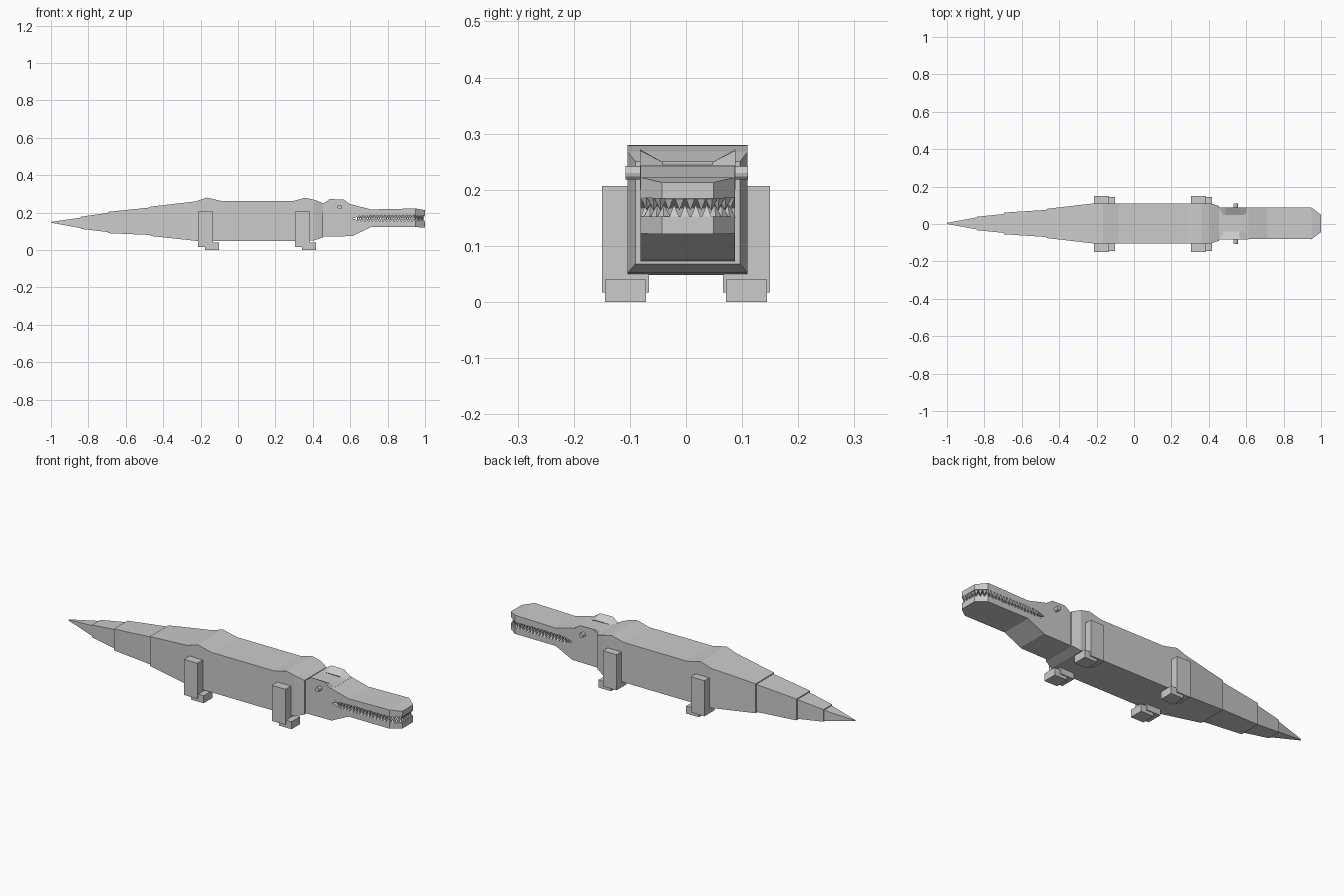
import bpy, bmesh, math
from mathutils import Vector, Matrix

if "Cube" in bpy.data.objects:
    bpy.data.objects.remove(bpy.data.objects["Cube"])

CY = 0.003  # slight sideways offset of the trunk


def finish(name, bm):
    bmesh.ops.recalc_face_normals(bm, faces=bm.faces)
    me = bpy.data.meshes.new(name)
    bm.to_mesh(me)
    bm.free()
    ob = bpy.data.objects.new(name, me)
    bpy.context.collection.objects.link(ob)
    return ob


def loft(name, rings):
    """Skin a list of equal-length point rings and cap both ends."""
    bm = bmesh.new()
    vs = [[bm.verts.new(p) for p in ring] for ring in rings]
    n = len(rings[0])
    for a, b in zip(vs, vs[1:]):
        for i in range(n):
            j = (i + 1) % n
            bm.faces.new((a[i], a[j], b[j], b[i]))
    bm.faces.new(vs[0])
    bm.faces.new(vs[-1])
    return finish(name, bm)


def trunk(name, sections):
    """Loft rectangles given as (x, half width, bottom, top)."""
    return loft(name, [[(x, CY - w, b), (x, CY + w, b), (x, CY + w, t), (x, CY - w, t)]
                       for x, w, b, t in sections])


def box(name, x0, x1, y0, y1, z0, z1):
    return loft(name, [[(x, y0, z0), (x, y1, z0), (x, y1, z1), (x, y0, z1)] for x in (x0, x1)])


# Body with shoulder and hip humps
trunk("body", [(-0.468, 0.078, 0.075, 0.232), (-0.225, 0.106, 0.049, 0.26),
               (-0.166, 0.107, 0.048, 0.28), (-0.083, 0.107, 0.048, 0.261),
               (0.29, 0.107, 0.048, 0.261), (0.36, 0.107, 0.048, 0.279),
               (0.41, 0.107, 0.052, 0.268), (0.455, 0.093, 0.068, 0.25)])

# Tail segments, each stepping in a little
trunk("tail_base", [(-0.46, 0.073, 0.08, 0.228), (-0.695, 0.058, 0.09, 0.204)])
trunk("tail_middle", [(-0.69, 0.051, 0.095, 0.199), (-0.84, 0.036, 0.113, 0.178)])
trunk("tail_tip", [(-0.835, 0.033, 0.116, 0.174), (-1.0, 0.003, 0.146, 0.15)])

# Head and jaws
trunk("head", [(0.45, 0.084, 0.072, 0.247), (0.612, 0.084, 0.074, 0.243)])
trunk("upper_jaw", [(0.61, 0.084, 0.168, 0.243), (0.66, 0.084, 0.185, 0.23),
                    (0.71, 0.084, 0.186, 0.217), (0.95, 0.084, 0.186, 0.222),
                    (1.0, 0.046, 0.184, 0.213)])
trunk("lower_jaw", [(0.61, 0.084, 0.074, 0.168), (0.66, 0.084, 0.098, 0.153),
                    (0.71, 0.084, 0.122, 0.152), (0.95, 0.084, 0.122, 0.152),
                    (1.0, 0.046, 0.121, 0.152)])

# Brow ridges and eyes
for side, s in (("right", -1), ("left", 1)):
    loft("brow_" + side, [[(x, CY + s * 0.085, 0.2), (x, CY + s * 0.085, z), (x, CY + s * 0.044, zi)]
                          for x, z, zi in ((0.452, 0.246, 0.24), (0.49, 0.272, 0.249),
                                           (0.565, 0.27, 0.249), (0.612, 0.236, 0.235))])
    bm = bmesh.new()
    bmesh.ops.create_cone(bm, cap_ends=True, segments=12, radius1=0.012, radius2=0.012, depth=0.04,
                          matrix=Matrix.Translation((0.543, s * 0.089 + CY * 0.5, 0.23))
                          @ Matrix.Rotation(math.pi / 2, 4, 'X'))
    finish("eye_" + side, bm)

# Legs and feet
for end, x in (("front", 0.305), ("back", -0.214)):
    for side, s in (("right", -1), ("left", 1)):
        box(f"{end}_leg_{side}", x, x + 0.08, s * 0.066, s * 0.15, 0.017, 0.207)
        box(f"{end}_foot_{side}", x + 0.037, x + 0.112, s * 0.071, s * 0.144, 0.0, 0.04)

# Teeth following the jaw rim
rim = [Vector(p) for p in ((0.635, -0.075), (0.946, -0.075), (0.99, -0.04),
                           (0.99, 0.04), (0.946, 0.075), (0.635, 0.075))]


def along(d):
    for a, b in zip(rim, rim[1:]):
        seg = (b - a).length
        if d <= seg:
            return a.lerp(b, d / seg), math.atan2(b.y - a.y, b.x - a.x)
        d -= seg
    return rim[-1], math.pi


def tooth_row(name, z, tip, shift):
    total = sum((b - a).length for a, b in zip(rim, rim[1:]))
    n = 42
    bm = bmesh.new()
    for k in range(n):
        p, ang = along((k + shift) * total / n)
        rot = Matrix.Rotation(ang + math.pi / 4, 3, 'Z')
        base = [bm.verts.new(Vector((p.x, p.y + CY, z)) + rot @ Vector(
            (0.013 * math.cos(i * math.pi / 2), 0.013 * math.sin(i * math.pi / 2), 0))) for i in range(4)]
        top = bm.verts.new((p.x, p.y + CY, tip))
        bm.faces.new(base)
        for i in range(4):
            bm.faces.new((base[i], base[(i + 1) % 4], top))
    return finish(name, bm)


tooth_row("upper_teeth", 0.188, 0.163, 0.25)
tooth_row("lower_teeth", 0.15, 0.174, 0.75)
